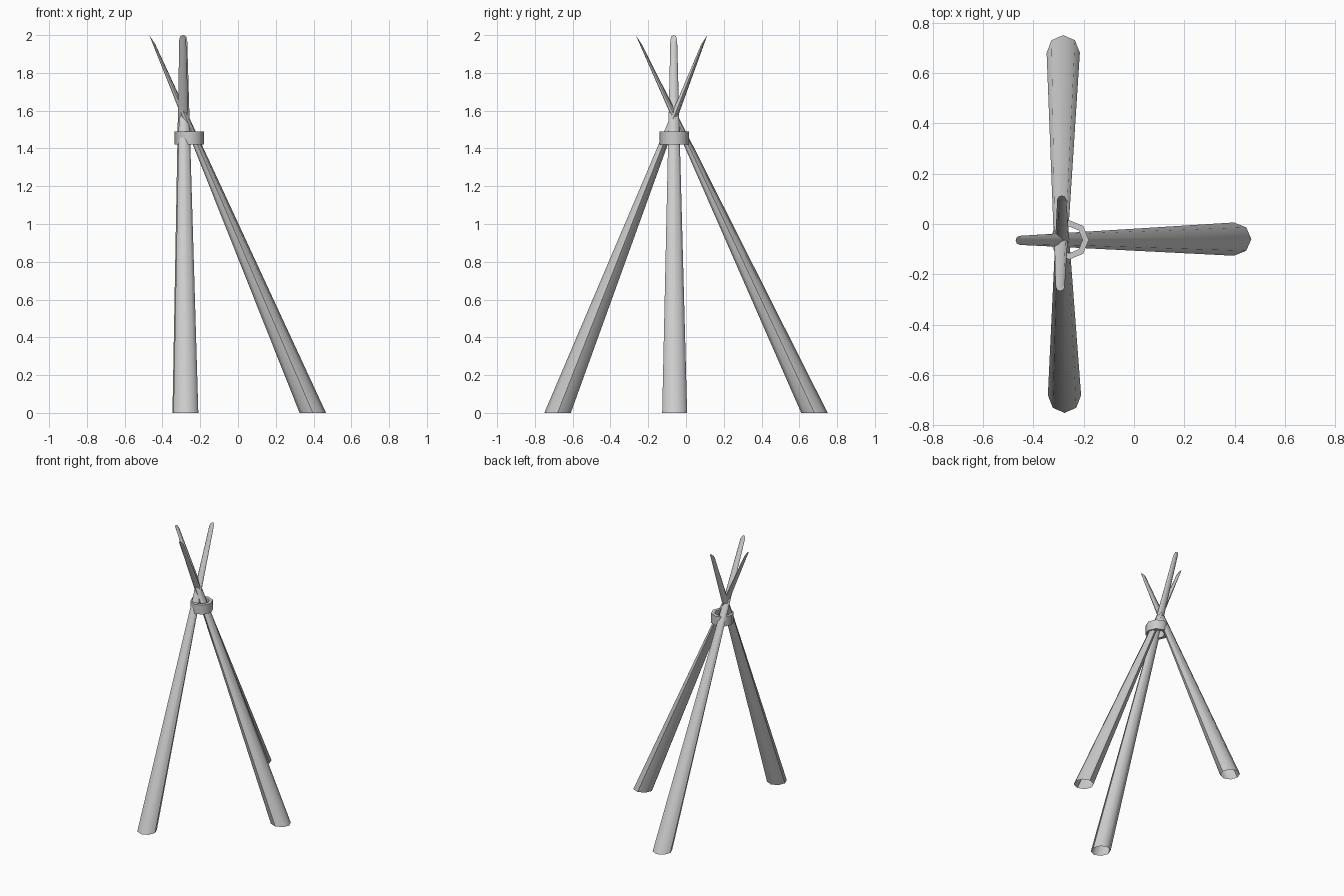
import bpy, bmesh
from math import cos, sin, pi
from mathutils import Vector

if "Cube" in bpy.data.objects:
    bpy.data.objects.remove(bpy.data.objects["Cube"])

SIDES = 8


def finish(name, bm):
    bmesh.ops.recalc_face_normals(bm, faces=bm.faces)
    mesh = bpy.data.meshes.new(name)
    bm.to_mesh(mesh)
    bm.free()
    obj = bpy.data.objects.new(name, mesh)
    bpy.context.collection.objects.link(obj)
    bpy.ops.object.select_all(action='DESELECT')
    obj.select_set(True)
    bpy.context.view_layer.objects.active = obj
    bpy.ops.object.shade_smooth_by_angle(angle=0.9)
    return obj


def pole(name, foot, tip, lean):
    """Tapered pole: open foot cut flat on the ground, tip cut on a slant."""
    bm = bmesh.new()
    lean = Vector(lean)
    side = Vector((-lean.y, lean.x, 0))
    up = Vector((0, 0, 1))
    rings = []
    # centre, radius along the lean, radius across it, rise of the cut
    for centre, along, across, rise in ((foot, 0.07, 0.066, 0),
                                        (tip, 0.016, 0.018, 0.024)):
        ring = []
        for i in range(SIDES):
            a = 2 * pi * i / SIDES
            offset = lean * along * cos(a) + side * across * sin(a) + up * rise * cos(a)
            ring.append(bm.verts.new(Vector(centre) + offset))
        rings.append(ring)
    low, high = rings
    for i in range(SIDES):
        j = (i + 1) % SIDES
        bm.faces.new((low[i], low[j], high[j], high[i]))
    bm.faces.new(high)
    return finish(name, bm)


# Three crossing poles
pole("right_pole", (0.396, -0.06, 0), (-0.454, -0.065, 1.976), (-1, 0, 0))
pole("back_pole", (-0.281, 0.68, 0), (-0.293, -0.25, 1.976), (0, -1, 0))
pole("front_pole", (-0.276, -0.68, 0), (-0.287, 0.097, 1.976), (0, 1, 0))

# Octagonal binding ring around the crossing
bm = bmesh.new()
profile = [(0.078, 1.42), (0.078, 1.49), (0.053, 1.49), (0.053, 1.42)]
loops = [[bm.verts.new((-0.257 + r * cos(2 * pi * i / SIDES),
                        -0.063 + r * sin(2 * pi * i / SIDES), z))
          for i in range(SIDES)] for r, z in profile]
for k in range(4):
    a, b = loops[k], loops[(k + 1) % 4]
    for i in range(SIDES):
        j = (i + 1) % SIDES
        bm.faces.new((a[i], a[j], b[j], b[i]))
finish("binding_ring", bm)
